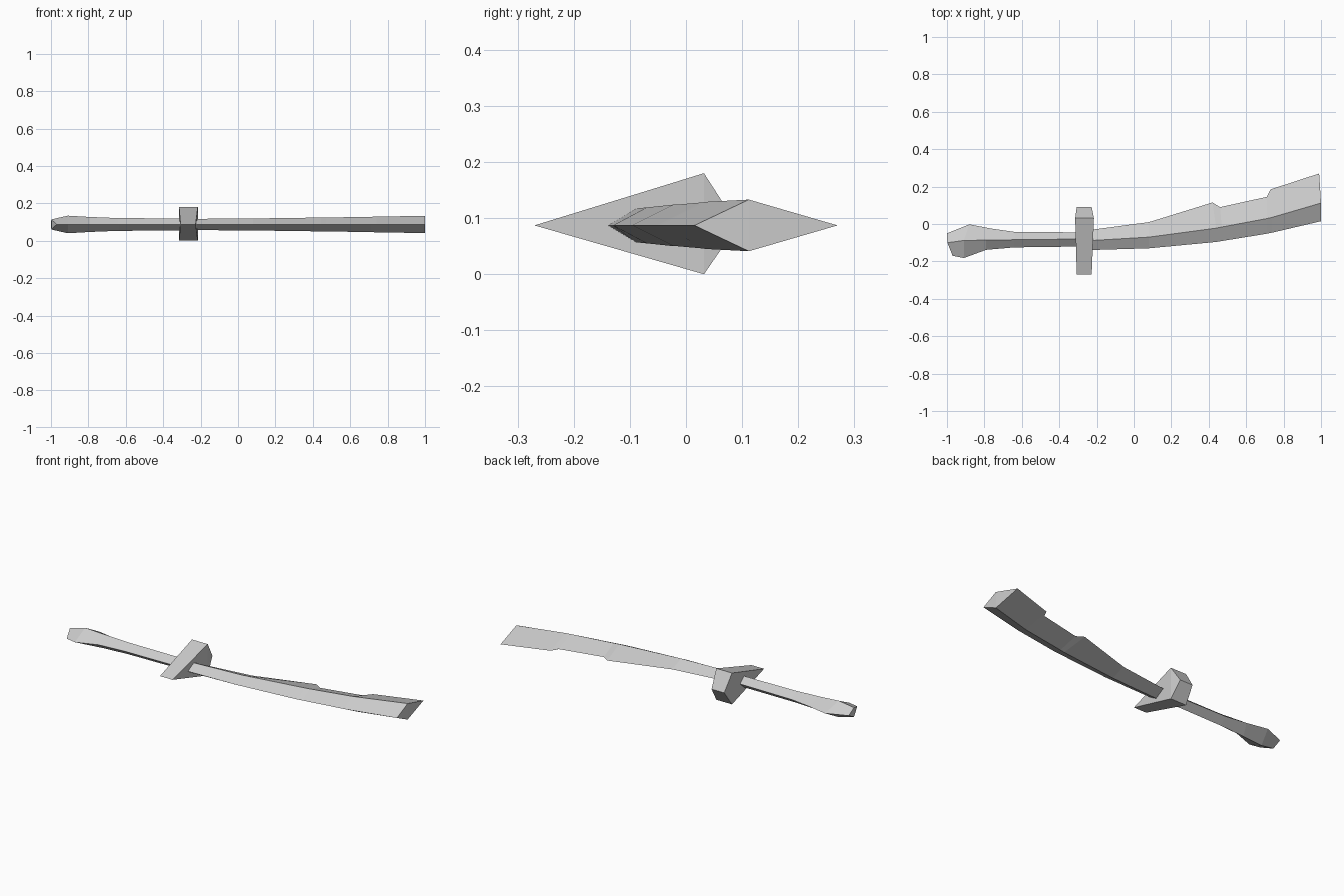
import bpy
import bmesh

cube = bpy.data.objects.get("Cube")
if cube:
    bpy.data.objects.remove(cube, do_unlink=True)

MID = 0.087  # height of the sword's centre plane

steel = bpy.data.materials.new("grey steel")
steel.use_nodes = True
colour = (0.6, 0.6, 0.6, 1)
steel.diffuse_color = colour
steel.node_tree.nodes["Principled BSDF"].inputs["Base Color"].default_value = colour


def loft(name, rings):
    """Skin a row of equal rings and cap both ends."""
    bm = bmesh.new()
    rows = [[bm.verts.new(p) for p in ring] for ring in rings]
    for a, b in zip(rows, rows[1:]):
        for i in range(len(a)):
            j = (i + 1) % len(a)
            bm.faces.new((a[i], a[j], b[j], b[i]))
    for row in (rows[0], rows[-1]):
        bm.faces.new((row[0], row[1], row[3]))
        bm.faces.new((row[1], row[2], row[3]))
    bmesh.ops.recalc_face_normals(bm, faces=bm.faces)
    mesh = bpy.data.meshes.new(name)
    bm.to_mesh(mesh)
    bm.free()
    mesh.materials.append(steel)
    obj = bpy.data.objects.new(name, mesh)
    bpy.context.collection.objects.link(obj)
    return obj


def diamond(front, ridge, back, half):
    """Diamond ring from (x, y) points of its edges and the ridge half height."""
    return [(*front, MID), (*ridge, MID + half), (*back, MID), (*ridge, MID - half)]


# Curved blade with two nicks in its back edge
loft("blade", [
    diamond((-0.26, -0.14), (-0.26, -0.09), (-0.26, -0.035), 0.03),
    diamond((0.08, -0.13), (0.08, -0.07), (0.08, 0.01), 0.032),
    diamond((0.44, -0.096), (0.44, -0.022), (0.42, 0.115), 0.037),
    diamond((0.47, -0.091), (0.47, -0.016), (0.46, 0.09), 0.037),
    diamond((0.71, -0.052), (0.71, 0.029), (0.71, 0.145), 0.041),
    diamond((0.74, -0.046), (0.74, 0.036), (0.73, 0.185), 0.042),
    diamond((1, 0.015), (1, 0.112), (0.99, 0.27), 0.046),
])

# Grip that swells into a pommel
loft("grip", [
    diamond((-0.27, -0.12), (-0.27, -0.08), (-0.27, -0.045), 0.032),
    diamond((-0.64, -0.125), (-0.64, -0.084), (-0.64, -0.042), 0.034),
    diamond((-0.79, -0.138), (-0.79, -0.086), (-0.76, -0.025), 0.04),
    diamond((-0.91, -0.182), (-0.91, -0.088), (-0.88, -0.002), 0.047),
    diamond((-0.97, -0.17), (-0.998, -0.1), (-1, -0.05), 0.027),
])

# Kite-shaped crossguard, widest at its upper and lower points
guard = []
for side in (-1, 1):
    wide, slim = -0.265 + side * 0.05, -0.267 + side * 0.04
    guard.append([(slim, -0.27, MID), (wide, 0.032, 0.18),
                  (slim, 0.092, MID), (wide, 0.032, 0)])
loft("crossguard", guard)
